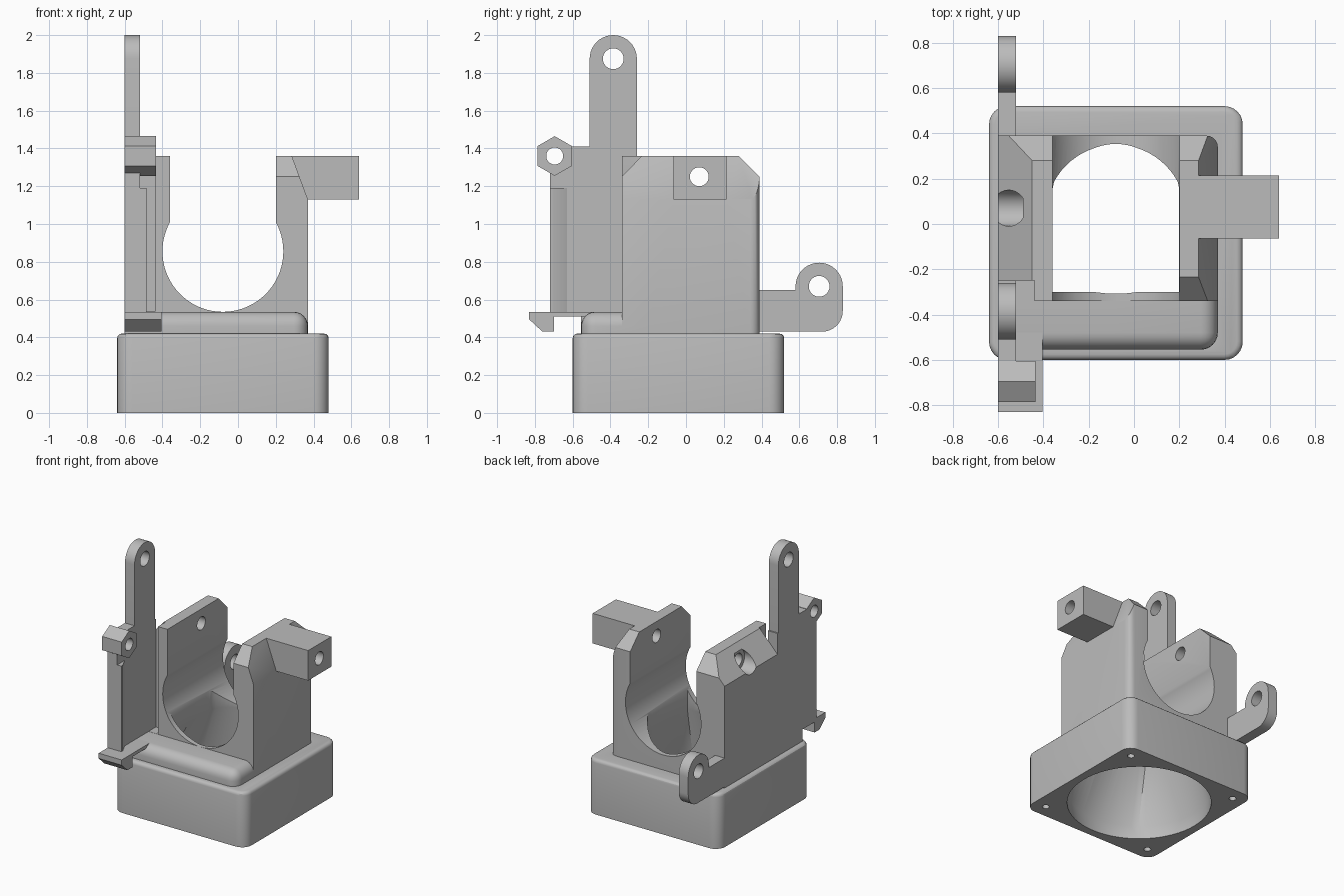
import bpy, bmesh
from math import cos, sin, pi, radians
from mathutils import Vector

if "Cube" in bpy.data.objects:
    bpy.data.objects.remove(bpy.data.objects["Cube"], do_unlink=True)

grey = bpy.data.materials.new("plain grey plastic")
grey.use_nodes = True
grey.diffuse_color = (0.5, 0.5, 0.5, 1)
grey.node_tree.nodes["Principled BSDF"].inputs["Base Color"].default_value = (0.5, 0.5, 0.5, 1)

CX, CY = -0.08, -0.04      # duct axis
OUT, IN = -0.6, -0.52      # side plate thickness along x


def finish(name, bm):
    bmesh.ops.recalc_face_normals(bm, faces=bm.faces)
    mesh = bpy.data.meshes.new(name)
    bm.to_mesh(mesh)
    bm.free()
    mesh.materials.append(grey)
    obj = bpy.data.objects.new(name, mesh)
    bpy.context.collection.objects.link(obj)
    return obj


def loft(name, rings):
    """Skin a stack of equal-length rings and cap both ends."""
    bm = bmesh.new()
    rows = [[bm.verts.new(p) for p in ring] for ring in rings]
    n = len(rows[0])
    for a, b in zip(rows, rows[1:]):
        for i in range(n):
            bm.faces.new((a[i], a[(i + 1) % n], b[(i + 1) % n], b[i]))
    bm.faces.new(rows[0])
    bm.faces.new(rows[-1])
    return finish(name, bm)


def prism(name, pts, axis, lo, hi):
    """Extrude a 2D outline along an axis."""
    place = {"x": lambda p, t: (t, p[0], p[1]),
             "y": lambda p, t: (p[0], t, p[1]),
             "z": lambda p, t: (p[0], p[1], t)}[axis]
    return loft(name, [[place(p, t) for p in pts] for t in (lo, hi)])


def arc(c, r, start, end, n=20):
    return [(c[0] + r * cos(radians(start + (end - start) * i / n)),
             c[1] + r * sin(radians(start + (end - start) * i / n))) for i in range(n + 1)]


def rod(c, r, axis, lo, hi, n=40):
    return prism("cutter", arc(c, r, 0, 360, n)[:-1], axis, lo, hi)


def box(name, x, y, z):
    return prism(name, [(x[0], y[0]), (x[1], y[0]), (x[1], y[1]), (x[0], y[1])], "z", *z)


def bevel(obj, width, rule, segments=6):
    """Round the edges whose end points satisfy a rule."""
    bm = bmesh.new()
    bm.from_mesh(obj.data)
    edges = [e for e in bm.edges if rule(e.verts[0].co, e.verts[1].co)]
    bmesh.ops.bevel(bm, geom=edges, offset=width, segments=segments, profile=0.5, affect="EDGES")
    bm.to_mesh(obj.data)
    bm.free()


def combine(obj, tools, operation="DIFFERENCE"):
    """Apply booleans and discard the tools."""
    for tool in tools:
        mod = obj.modifiers.new("combine", "BOOLEAN")
        mod.operation, mod.solver, mod.object = operation, "EXACT", tool
        dg = bpy.context.evaluated_depsgraph_get()
        mesh = bpy.data.meshes.new_from_object(obj.evaluated_get(dg))
        obj.modifiers.clear()
        obj.data = mesh
        bpy.data.objects.remove(tool, do_unlink=True)


def vertical(a, b):
    return abs(a.z - b.z) > 0.1


# Square base with rounded corners and a softened top rim
housing = box("housing", (-0.64, 0.48), (-0.6, 0.52), (0, 0.42))
bevel(housing, 0.08, vertical)
bevel(housing, 0.025, lambda a, b: min(a.z, b.z) > 0.41, 3)

# Rounded lip in front of the cradle
lip = box("lip", (OUT, 0.37), (-0.555, -0.2), (0.3, 0.535))
bevel(lip, 0.075, lambda a, b: (vertical(a, b) and a.x > 0.3 and a.y < -0.5)
      or (min(a.z, b.z) > 0.5 and (max(a.y, b.y) < -0.5 or min(a.x, b.x) > 0.3)))

# Cradle block with sloped shoulders
cradle = prism("cradle", [(OUT, 0.3), (0.37, 0.3), (0.37, 1.13), (0.285, 1.36),
                          (-0.45, 1.36), (OUT, 1.2)], "y", -0.34, 0.39)
bevel(cradle, 0.05, lambda a, b: vertical(a, b) and min(a.x, b.x) > 0.36 and min(a.y, b.y) > 0.3)
combine(cradle, [
    prism("back_chamfer", [(0.26, 1.38), (0.41, 1.23), (0.41, 1.38)], "x", -0.7, 0.5),
    prism("front_chamfer", [(-0.215, 1.38), (-0.36, 1.23), (-0.36, 1.38)], "x", 0.1, 0.5),
    box("corner_cut", (-0.7, -0.44), (-0.4, -0.25), (0.536, 1.5)),
])

# Mounting arm on the left wall
arm = box("arm", (0.21, 0.64), (-0.065, 0.215), (1.13, 1.36))
combine(housing, [lip, cradle, arm], "UNION")

# Duct: round inlet blending into a straight-fronted throat
angles = [2 * pi * i / 64 for i in range(64)]


def inlet(z):
    return [(CX + 0.5 * cos(a), CY + 0.5 * sin(a), z) for a in angles]


def throat(z):
    ring = []
    for a in angles:
        c, s = cos(a), sin(a)
        if s < 0:
            k = 1 / max(abs(c) / 0.279, abs(s) / 0.34)
            ring.append((CX + k * c, 0.04 + k * s, z))
        else:
            ring.append((CX + max(-0.279, min(0.279, 0.31 * c)), 0.04 + 0.31 * s, z))
    return ring


combine(housing, [
    rod((CX, 0.855), 0.32, "y", -0.5, 0.6, 72),
    box("slot", (CX - 0.28, CX + 0.28), (-0.5, 0.6), (0.855, 1.6)),
    loft("duct", [inlet(-0.1), inlet(0.1), throat(0.55), throat(0.9)]),
    rod((0.07, 1.25), 0.05, "x", -0.8, 0.8, 28),
    rod((0.07, 1.25), 0.08, "x", -0.8, -0.49, 28),
])
combine(housing, [rod((CX + sx * 0.46, CY + sy * 0.46), 0.025, "z", -0.1, 0.25, 20)
                  for sx in (-1, 1) for sy in (-1, 1)])

# Side plate with tall round-ended tab
tab = (-0.385, 1.875)
side_plate = prism("side_plate", [(-0.25, 0.4), (-0.25, 1.36), (-0.26, 1.36)]
                   + arc(tab, 0.125, 0, 180)
                   + [(-0.51, 1.41), (-0.61, 1.41), (-0.72, 1.3), (-0.72, 0.51),
                      (-0.555, 0.51), (-0.555, 0.4)], "x", OUT, IN)
combine(side_plate, [rod(tab, 0.055, "x", -0.8, 0, 28), rod((-0.695, 1.36), 0.045, "x", -0.8, 0, 28)])

# Stiffening rib on the plate's front edge
rib = prism("rib", [(-0.59, -0.72), (-0.485, -0.72), (-0.485, -0.7), (-0.53, -0.61), (-0.59, -0.61)],
            "z", 0.52, 1.19)

# Hexagonal screw boss
boss_c = (-0.695, 1.36)
screw_boss = prism("screw_boss", arc(boss_c, 0.105, 30, 390, 6)[:-1], "x", OUT, -0.435)
combine(screw_boss, [rod(boss_c, 0.045, "x", -0.8, 0, 28)])

# Hooked ledge under the plate
hook = prism("hook", [(-0.83, 0.535), (-0.34, 0.535), (-0.34, 0.51), (-0.7, 0.51),
                      (-0.7, 0.43), (-0.76, 0.43), (-0.83, 0.495)], "x", OUT, -0.405)

# Rear foot with round eye
eye = (0.705, 0.67)
rear_foot = prism("rear_foot", [(0.38, 0.43), (0.38, 0.65), (0.58, 0.65)]
                  + arc(eye, 0.125, 180, 0)
                  + arc((0.72, 0.54), 0.11, 0, -90, 10), "x", OUT, IN)
combine(rear_foot, [rod(eye, 0.055, "x", -0.8, 0, 28)])

# Smooth the rounded surfaces, keep hard edges
bpy.ops.object.select_all(action="DESELECT")
for part in (housing, side_plate, rib, screw_boss, hook, rear_foot):
    part.select_set(True)
    bpy.context.view_layer.objects.active = part
bpy.ops.object.shade_smooth_by_angle(angle=radians(30))
